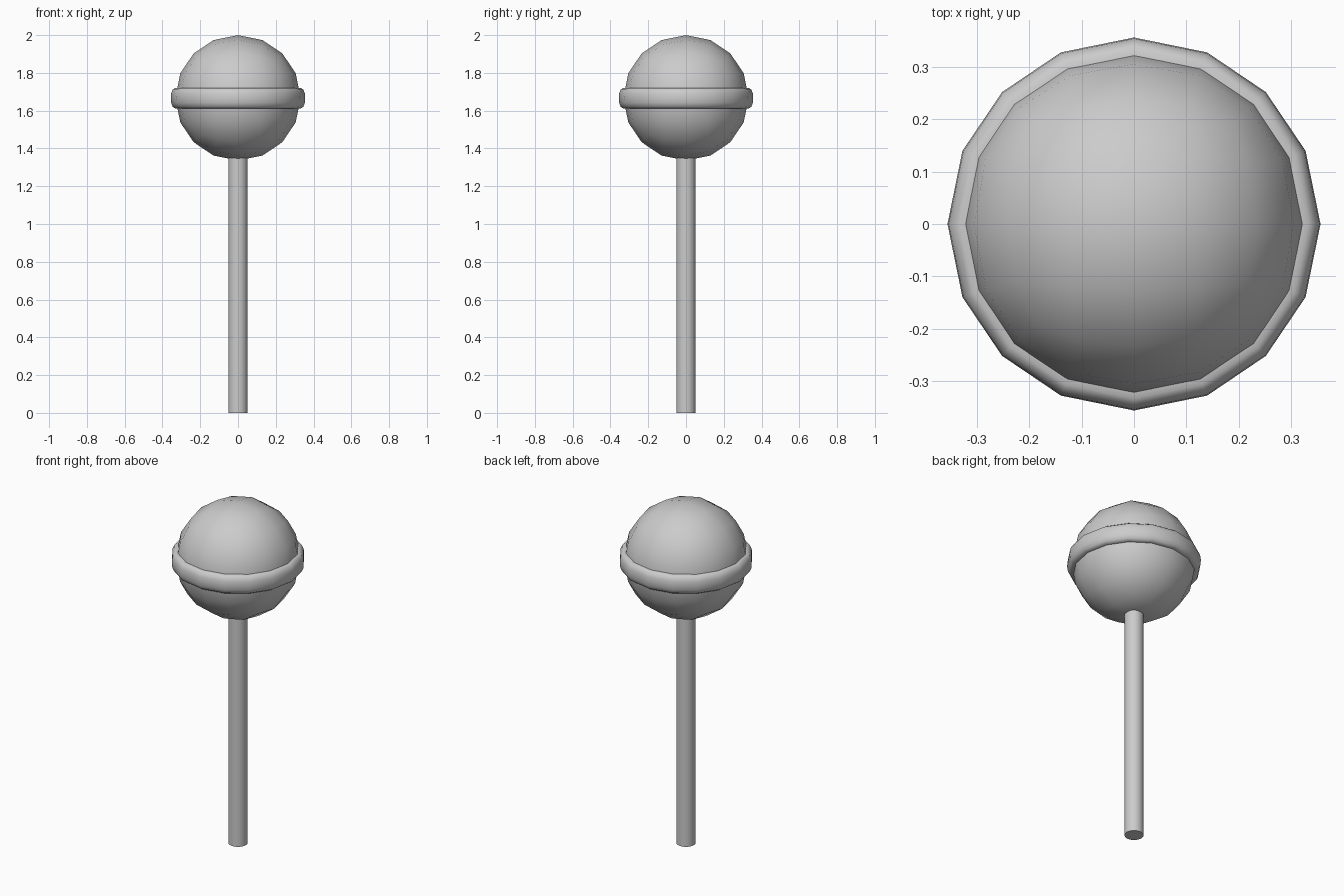
import bpy, bmesh, math

if "Cube" in bpy.data.objects:
    bpy.data.objects.remove(bpy.data.objects["Cube"])

CENTRE, R = 1.668, 0.332


def add_object(name, bm, angle=40):
    bmesh.ops.recalc_face_normals(bm, faces=bm.faces)
    mesh = bpy.data.meshes.new(name)
    bm.to_mesh(mesh)
    bm.free()
    ob = bpy.data.objects.new(name, mesh)
    bpy.context.collection.objects.link(ob)
    bpy.ops.object.select_all(action='DESELECT')
    ob.select_set(True)
    bpy.context.view_layer.objects.active = ob
    bpy.ops.object.shade_smooth_by_angle(angle=math.radians(angle))
    return ob


# Candy ball: a cube subdivided twice and rounded to a sphere
bpy.ops.mesh.primitive_cube_add(size=1)
cube = bpy.context.object
cube.modifiers.new("round", 'SUBSURF').levels = 2
evaluated = cube.evaluated_get(bpy.context.evaluated_depsgraph_get())
ball = bmesh.new()
ball.from_mesh(evaluated.to_mesh())
evaluated.to_mesh_clear()
bpy.data.objects.remove(cube)
for v in ball.verts:
    v.co = v.co.normalized() * R
equator = sorted(math.atan2(v.co.y, v.co.x) for v in ball.verts if abs(v.co.z) < 1e-4)
bmesh.ops.translate(ball, verts=ball.verts, vec=(0, 0, CENTRE))
add_object("candy_ball", ball)

# Rounded band round the middle, following the ball's equator points
half = [(0.315, 0.054), (0.333, 0.054), (0.346, 0.045), (0.354, 0.025)]
profile = half + [(0.356, 0)] + [(r, -z) for r, z in reversed(half)]
band = bmesh.new()
rows = [[band.verts.new((r * math.cos(a), r * math.sin(a), CENTRE - 0.002 + z))
         for r, z in profile] for a in equator]
for i, row in enumerate(rows):
    nxt = rows[(i + 1) % len(rows)]
    for j in range(len(profile)):
        k = (j + 1) % len(profile)
        band.faces.new((row[j], nxt[j], nxt[k], row[k]))
add_object("candy_band", band, 50)

# Stick
stick = bmesh.new()
bmesh.ops.create_cone(stick, cap_ends=True, segments=16, radius1=0.051, radius2=0.051, depth=1.38)
bmesh.ops.translate(stick, verts=stick.verts, vec=(0, 0, 0.69))
add_object("stick", stick)
